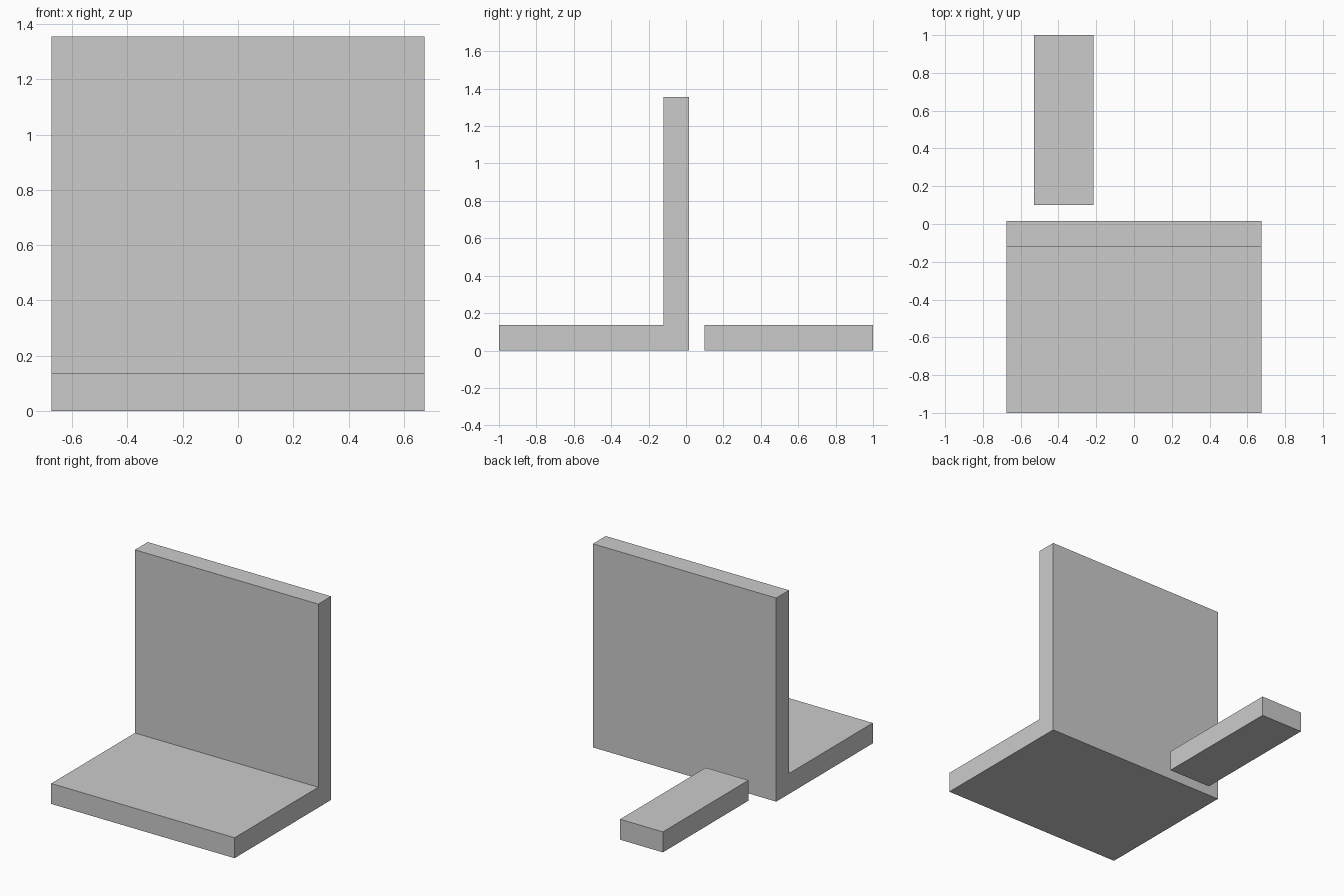
import bpy
import bmesh

cube = bpy.data.objects.get("Cube")
if cube:
    bpy.data.objects.remove(cube, do_unlink=True)

# Single matte grey
grey = bpy.data.materials.new("plain_grey")
grey.use_nodes = True
colour = (0.6, 0.6, 0.6, 1.0)
grey.diffuse_color = colour
grey.node_tree.nodes["Principled BSDF"].inputs["Base Color"].default_value = colour


def extrude_along_x(name, profile, x0, x1):
    """Sweep a closed (y, z) outline from x0 to x1."""
    bm = bmesh.new()
    face = bm.faces.new([bm.verts.new((x0, y, z)) for y, z in profile])
    swept = bmesh.ops.extrude_face_region(bm, geom=[face])["geom"]
    verts = [v for v in swept if isinstance(v, bmesh.types.BMVert)]
    bmesh.ops.translate(bm, verts=verts, vec=(x1 - x0, 0, 0))
    bmesh.ops.recalc_face_normals(bm, faces=bm.faces)
    mesh = bpy.data.meshes.new(name)
    bm.to_mesh(mesh)
    bm.free()
    mesh.materials.append(grey)
    obj = bpy.data.objects.new(name, mesh)
    bpy.context.collection.objects.link(obj)
    return obj


HALF_WIDTH = 0.675
THICK = 0.136
HEIGHT = 1.355
FRONT, WALL_FRONT, WALL_BACK = -1.0, -0.12, 0.015

# L-shaped bracket: floor plate and upright wall in one piece
extrude_along_x("angle_bracket", [
    (FRONT, 0), (WALL_BACK, 0), (WALL_BACK, HEIGHT),
    (WALL_FRONT, HEIGHT), (WALL_FRONT, THICK), (FRONT, THICK),
], -HALF_WIDTH, HALF_WIDTH)

# Loose bar lying behind the wall
extrude_along_x("rear_bar", [(0.1, 0), (1, 0), (1, THICK), (0.1, THICK)],
                -0.53, -0.215)
